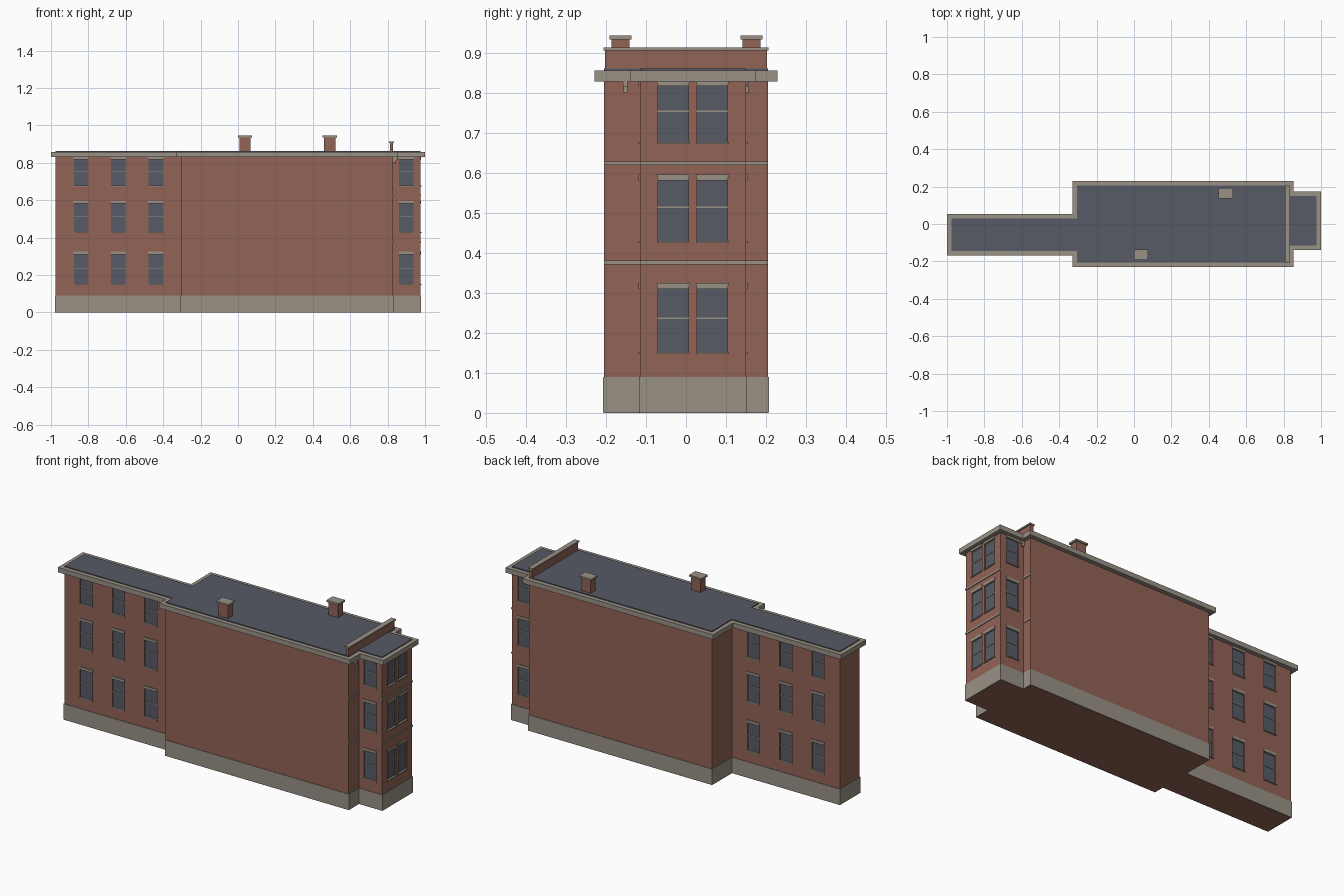
import bpy
import bmesh
from mathutils import Vector

old = bpy.data.objects.get("Cube")
if old:
    bpy.data.objects.remove(old, do_unlink=True)


def material(name, r, g, b):
    m = bpy.data.materials.new(name)
    m.use_nodes = True
    m.diffuse_color = (r, g, b, 1)
    m.node_tree.nodes["Principled BSDF"].inputs["Base Color"].default_value = (r, g, b, 1)
    return m


BRICK = material("red brick", 0.29, 0.125, 0.093)
STONE = material("grey stone", 0.32, 0.285, 0.235)
GLASS = material("window glass", 0.095, 0.105, 0.13)
ROOF = material("slate roof", 0.095, 0.103, 0.13)


def add_box(bm, lo, hi):
    """Add an axis-aligned box between two opposite corners."""
    lo, hi = Vector(lo), Vector(hi)
    verts = bmesh.ops.create_cube(bm, size=1)["verts"]
    for v in verts:
        v.co = Vector(((lo + hi) / 2)[i] + v.co[i] * abs(hi[i] - lo[i]) for i in range(3))
    return verts


def make_object(name, bm, mat):
    bmesh.ops.recalc_face_normals(bm, faces=bm.faces)
    mesh = bpy.data.meshes.new(name)
    bm.to_mesh(mesh)
    bm.free()
    mesh.materials.append(mat)
    ob = bpy.data.objects.new(name, mesh)
    bpy.context.collection.objects.link(ob)
    return ob


def box(name, lo, hi, mat):
    bm = bmesh.new()
    add_box(bm, lo, hi)
    return make_object(name, bm, mat)


# Footprints: x min, x max, y min, y max
BLOCKS = {
    "main_block": (-0.305, 0.83, -0.205, 0.205),
    "rear_wing": (-0.975, -0.305, -0.145, 0.03),
    "front_bay": (0.83, 0.975, -0.115, 0.15),
}
BASE_TOP, EAVES, CORNICE_TOP = 0.09, 0.83, 0.857

# Walls, stone base, cornice and roof of each block
walls = {}
for name, (x0, x1, y0, y1) in BLOCKS.items():
    walls[name] = box(name + "_walls", (x0, y0, 0), (x1, y1, EAVES + 0.01), BRICK)
    p, c = 0.003, 0.024
    box(name + "_base", (x0 - p, y0 - p, 0.001), (x1 + p, y1 + p, BASE_TOP), STONE)
    box(name + "_cornice", (x0 - c, y0 - c, EAVES), (x1 + c, y1 + c, CORNICE_TOP), STONE)
    box(name + "_roof", (x0, y0, EAVES + 0.01), (x1, y1, CORNICE_TOP + 0.005), ROOF)

# Window rows: sill height, meeting rail, lintel underside, lintel top
ROWS = [(0.152, 0.237, 0.31, 0.325), (0.43, 0.515, 0.582, 0.597), (0.677, 0.755, 0.818, 0.831)]
HALF, DEPTH = 0.038, 0.007


def window_columns(block, axis, side, centres):
    """Recessed sash windows; axis is the wall's normal and side its sign."""
    x0, x1, y0, y1 = BLOCKS[block]
    plane = {("x", 1): x1, ("y", 1): y1, ("y", -1): y0}[(axis, side)]

    def add(bm, along, half, z0, z1, d0, d1):
        a, b = plane + side * d0, plane + side * d1
        if axis == "x":
            return add_box(bm, (a, along - half, z0), (b, along + half, z1))
        return add_box(bm, (along - half, a, z0), (along + half, b, z1))

    holes, panes, trim = bmesh.new(), bmesh.new(), bmesh.new()
    for along in centres:
        for sill, rail, head, top in ROWS:
            add(holes, along, HALF, sill, head + 0.004, -DEPTH, 0.02)
            add(panes, along, HALF, sill, head + 0.004, -DEPTH - 0.002, -DEPTH + 0.001)
            add(trim, along, HALF, rail - 0.002, rail + 0.002, -DEPTH, -DEPTH + 0.004)
            add(trim, along, HALF + 0.003, sill - 0.004, sill + 0.001, -DEPTH, 0.005)
            lintel = add(trim, along, HALF + 0.004, head, top, -DEPTH, 0.004)
            # Lintel tapers inward at its underside
            for v in lintel:
                if v.co.z < (head + top) / 2:
                    i = 1 if axis == "x" else 0
                    v.co[i] = along + (v.co[i] - along) * 0.9
    label = block + {("x", 1): "_front", ("y", 1): "_left", ("y", -1): "_right"}[(axis, side)]
    cutter = make_object(label + "_window_cutter", holes, BRICK)
    cutter.hide_render = True
    cutter.hide_set(True)
    cutter.display_type = "WIRE"
    mod = walls[block].modifiers.new("window openings", "BOOLEAN")
    mod.operation, mod.solver, mod.object = "DIFFERENCE", "EXACT", cutter
    make_object(label + "_window_panes", panes, GLASS)
    make_object(label + "_window_trim", trim, STONE)


for s in (-1, 1):
    window_columns("rear_wing", "y", s, (-0.84, -0.64, -0.44))
    window_columns("front_bay", "y", s, (0.9,))
window_columns("front_bay", "x", 1, (-0.032, 0.066))

# Belt courses on the front faces
for level, z in (("lower", 0.372), ("upper", 0.621)):
    for block in ("main_block", "front_bay"):
        _, x, y0, y1 = BLOCKS[block]
        box(f"{block}_{level}_belt", (x - 0.002, y0, z), (x + 0.004, y1, z + 0.009), STONE)

# Front parapet with coping
box("front_parapet", (0.812, -0.203, EAVES), (0.829, 0.203, 0.907), BRICK)
box("parapet_coping", (0.806, -0.206, 0.907), (0.835, 0.206, 0.915), STONE)

# Cornice brackets beside the bay
for side, y in (("right", -0.152), ("left", 0.152)):
    box(side + "_bracket", (0.83, y - 0.005, 0.802), (0.845, y + 0.005, EAVES), STONE)
    box(side + "_bracket_head", (0.83, y - 0.006, 0.816), (0.852, y + 0.006, EAVES), STONE)

# Chimneys with caps
for side, x, y in (("right", 0.038, -0.164), ("left", 0.491, 0.164)):
    box(side + "_chimney", (x - 0.03, y - 0.022, EAVES), (x + 0.03, y + 0.022, 0.935), BRICK)
    box(side + "_chimney_cap", (x - 0.038, y - 0.028, 0.935), (x + 0.038, y + 0.028, 0.945), STONE)
